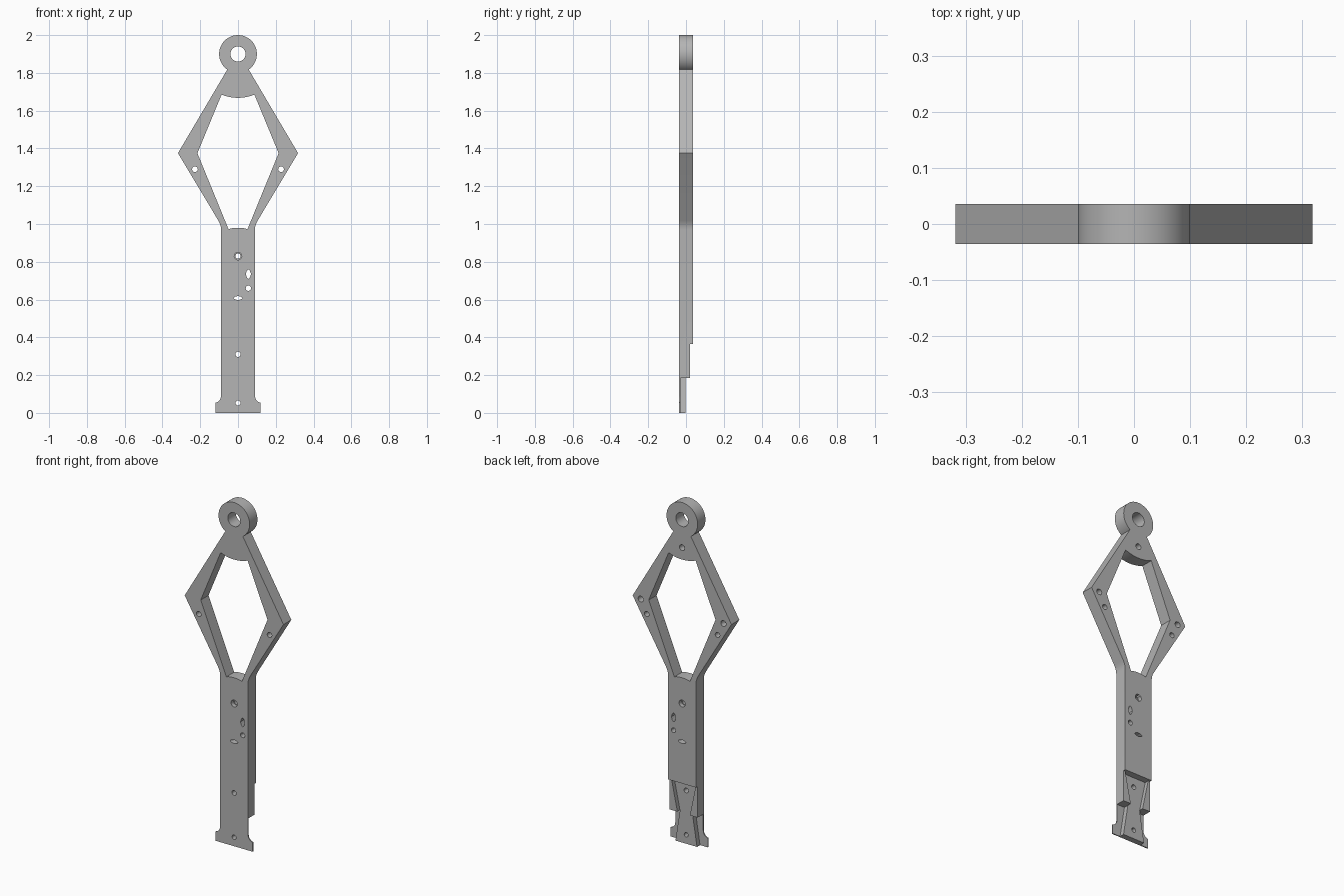
import bpy, bmesh
from math import sin, cos, radians, pi

if "Cube" in bpy.data.objects:
    bpy.data.objects.remove(bpy.data.objects["Cube"], do_unlink=True)

grey = bpy.data.materials.new("plain grey")
grey.use_nodes = True
tone = (0.46, 0.46, 0.46, 1)
grey.diffuse_color = tone
grey.node_tree.nodes["Principled BSDF"].inputs["Base Color"].default_value = tone

HALF = 0.036      # half the thickness
RING_Z = 1.9


def arc(cx, cz, r, a0, a1, n):
    """Points (x, z) along an arc, angles in degrees."""
    return [(cx + r * cos(radians(a0 + (a1 - a0) * i / n)),
             cz + r * sin(radians(a0 + (a1 - a0) * i / n))) for i in range(n + 1)]


def mirrored(half):
    """Close a right-hand profile with its left-hand copy."""
    return half + [(-x, z) for x, z in reversed(half) if abs(x) > 1e-5]


def prism(name, pts, y0=-0.1, y1=0.1):
    bm = bmesh.new()
    face = bm.faces.new([bm.verts.new((x, y0, z)) for x, z in pts])
    out = bmesh.ops.extrude_face_region(bm, geom=[face])
    moved = [v for v in out["geom"] if isinstance(v, bmesh.types.BMVert)]
    bmesh.ops.translate(bm, verts=moved, vec=(0, y1 - y0, 0))
    bmesh.ops.recalc_face_normals(bm, faces=bm.faces)
    mesh = bpy.data.meshes.new(name)
    bm.to_mesh(mesh)
    bm.free()
    mesh.materials.append(grey)
    obj = bpy.data.objects.new(name, mesh)
    bpy.context.collection.objects.link(obj)
    return obj


def cut(pts, y0=-0.1, y1=0.1):
    """Subtract a prism from the arm."""
    cutter = prism("cutter", pts, y0, y1)
    cutter.hide_render = True
    mod = arm.modifiers.new("cut", 'BOOLEAN')
    mod.operation, mod.solver, mod.object = 'DIFFERENCE', 'EXACT', cutter
    bpy.context.view_layer.objects.active = arm
    bpy.ops.object.modifier_apply(modifier=mod.name)
    bpy.data.objects.remove(cutter, do_unlink=True)


def hole(x, z, r, y0=-0.1, y1=0.1, n=20):
    cut([(x + r * cos(2 * pi * i / n), z + r * sin(2 * pi * i / n)) for i in range(n)], y0, y1)


def box(x, z0, z1):
    return [(-x, z0), (x, z0), (x, z1), (-x, z1)]


# Outline: ring, diamond frame, column and flared foot
outline = arc(0, RING_Z, 0.1, 90, -55.5, 32)
outline += [(0.318, 1.375), (0.104, 1.018), (0.096, 1.002), (0.091, 0.985), (0.09, 0.97)]
outline += arc(0.127, 0.09, 0.037, 180, 259, 7)
outline += [(0.12, 0.05), (0.12, 0)]
arm = prism("linkage_arm", mirrored(outline), -HALF, HALF)

# Diamond window with curved ends, and the ring bore
window = arc(0, RING_Z, 0.232, -90, -68, 6)
window += [(0.215, 1.375), (0.05, 0.972)]
window += arc(0, 0.78, 0.2, 75.5, 90, 4)[1:]
cut(mirrored(window))
hole(0, RING_Z, 0.04, n=40)

# Stepped back of the lower column
TIE = -0.002
cut(box(0.3, -0.1, 0.365), 0.022)
cut(box(0.3, -0.1, 0.185), TIE)
cut([(-0.038, 0.175), (0.038, 0.175), (0.078, 0.365), (-0.078, 0.365)], TIE)

# Thin foot flanges either side of the flared tie
for s in (1, -1):
    cut([(s * 0.04, 0.185), (s * 0.071, -0.01), (s * 0.3, -0.01), (s * 0.3, 0.185)], -0.03)

# Frame holes: through pair, blind pair and blind neck hole at the back
for s in (1, -1):
    hole(s * 0.228, 1.29, 0.015)
    hole(s * 0.266, 1.367, 0.017, 0)
hole(0, 1.737, 0.017, 0)

# Column holes, the upper one recessed from both sides
hole(0, 0.83, 0.014)
hole(0, 0.83, 0.02, -0.1, -0.012)
hole(0, 0.83, 0.02, 0.012, 0.1)
hole(0.055, 0.66, 0.014)
hole(0, 0.31, 0.014)
hole(0, 0.052, 0.013)


def slot(x, z, a, b):
    """Pointed eight-sided slot."""
    cut([(x + a * u, z + b * v) for u, v in
         ((1, 0), (.55, .7), (0, 1), (-.55, .7), (-1, 0), (-.55, -.7), (0, -1), (.55, -.7))])


slot(0.055, 0.735, 0.014, 0.026)
slot(0, 0.608, 0.026, 0.011)

bpy.ops.object.select_all(action='DESELECT')
arm.select_set(True)
bpy.context.view_layer.objects.active = arm
bpy.ops.object.shade_smooth_by_angle(angle=radians(30))
